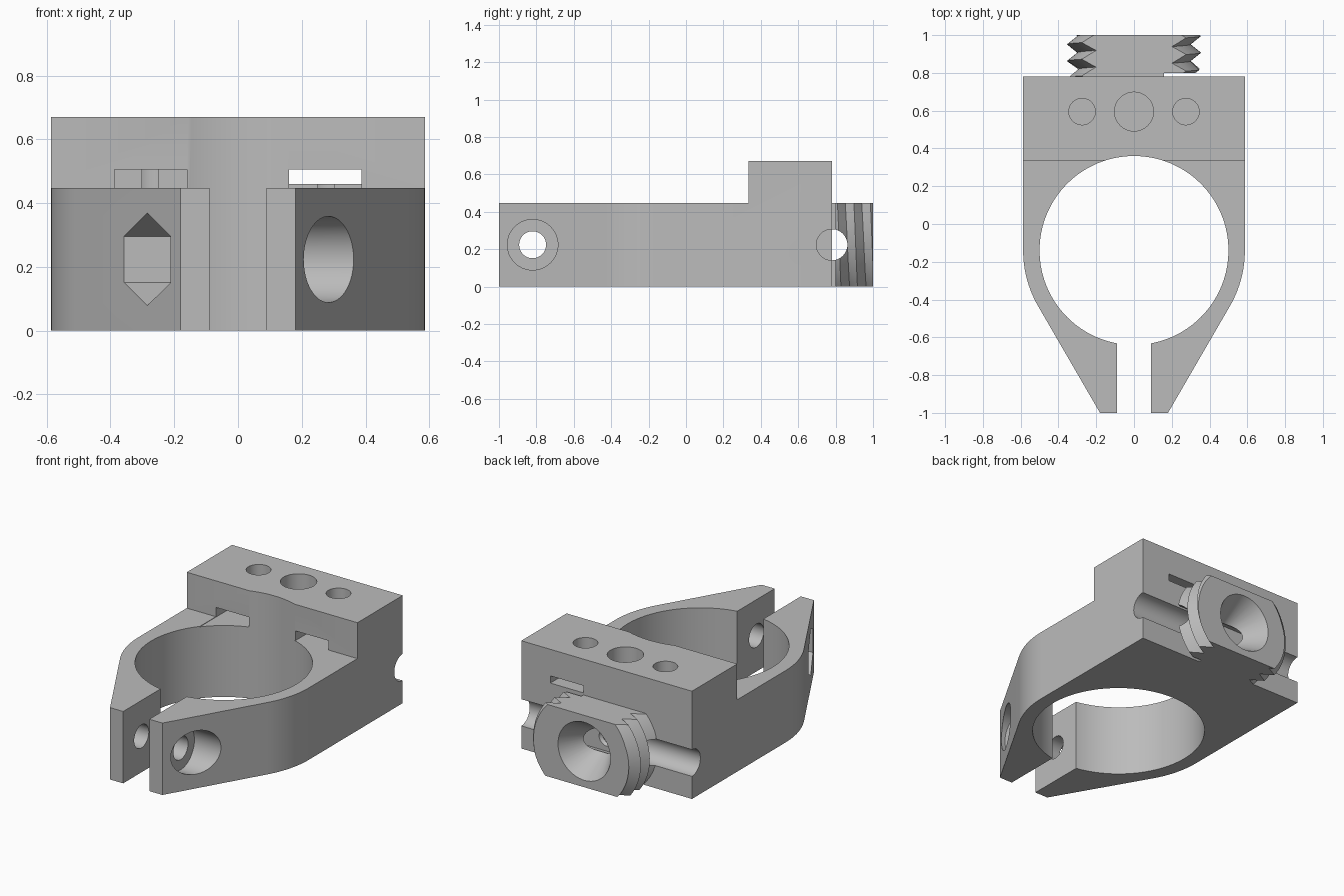
import bpy, bmesh
from math import pi, cos, sin, sqrt, radians
from mathutils import Matrix, Vector

if "Cube" in bpy.data.objects:
    bpy.data.objects.remove(bpy.data.objects["Cube"])

HALF, RING_TOP, BLOCK_TOP = 0.587, 0.447, 0.67
MID = RING_TOP / 2
BORE_Y, BACK = -0.14, 0.78
EAR_Y = -0.82

grey = bpy.data.materials.new("plain grey")
grey.use_nodes = True
grey.diffuse_color = (0.5, 0.5, 0.5, 1)
grey.node_tree.nodes["Principled BSDF"].inputs["Base Color"].default_value = (0.5, 0.5, 0.5, 1)


def make(name, bm):
    bmesh.ops.recalc_face_normals(bm, faces=bm.faces)
    mesh = bpy.data.meshes.new(name)
    bm.to_mesh(mesh)
    bm.free()
    mesh.materials.append(grey)
    ob = bpy.data.objects.new(name, mesh)
    bpy.context.collection.objects.link(ob)
    return ob


def box(lo, hi):
    bm = bmesh.new()
    lo, hi = Vector(lo), Vector(hi)
    bmesh.ops.create_cube(bm, size=1, matrix=Matrix.Translation((lo + hi) / 2) @ Matrix.Diagonal((*(hi - lo), 1)))
    return make("box_cutter", bm)


def rod(start, end, r1, r2=None, sides=64, spin=0):
    """Cylinder, cone or prism between two points."""
    start, end = Vector(start), Vector(end)
    axis = end - start
    turn = axis.to_track_quat('Z', 'Y').to_matrix().to_4x4()
    bm = bmesh.new()
    bmesh.ops.create_cone(bm, cap_ends=True, segments=sides, radius1=r1,
                          radius2=r1 if r2 is None else r2, depth=axis.length,
                          matrix=Matrix.Translation((start + end) / 2) @ turn @ Matrix.Rotation(spin, 4, 'Z'))
    return make("rod_cutter", bm)


def combine(target, tool, operation='DIFFERENCE'):
    mod = target.modifiers.new("combine", 'BOOLEAN')
    mod.operation, mod.solver, mod.object = operation, 'EXACT', tool
    bpy.context.view_layer.objects.active = target
    bpy.ops.object.modifier_apply(modifier=mod.name)
    bpy.data.objects.remove(tool)


# Clamp outline: square back, rounded flanks, tapering ears
arc = [(HALF * cos(a), BORE_Y + HALF * sin(a)) for a in [radians(-30.4 * i / 12) for i in range(13)]]
half = [(HALF, BACK)] + arc + [(0.18, -1)]
outline = half + [(-x, y) for x, y in reversed(half)]
bm = bmesh.new()
face = bm.faces.new([bm.verts.new((x, y, 0)) for x, y in outline])
top = bmesh.ops.extrude_face_region(bm, geom=[face])["geom"]
bmesh.ops.translate(bm, vec=(0, 0, BLOCK_TOP), verts=[v for v in top if isinstance(v, bmesh.types.BMVert)])
clamp = make("clamp_body", bm)

# Lower the ring, bore it and split the ears
combine(clamp, box((-1, -2, RING_TOP), (1, 0.335, 1)))
combine(clamp, rod((0, BORE_Y, -1), (0, BORE_Y, 1), 0.5, sides=128))
combine(clamp, box((-0.09, -2, -1), (0.09, -0.4, 1)))

# Pinch bolt hole, round counterbore and hexagonal nut pocket
combine(clamp, rod((-1, EAR_Y, MID), (1, EAR_Y, MID), 0.072, sides=48))
combine(clamp, rod((0.18, EAR_Y, MID), (1, EAR_Y, MID), 0.135))
nut = rod((0, 0, 0), (0, 0, 1), 0.145, sides=6)
# Aim the prism along -x with its points up and down
nut.data.transform(Matrix.Translation((-0.18, EAR_Y, MID)) @ Matrix.Rotation(-pi / 2, 4, 'Y'))
if max(v.co.z for v in nut.data.vertices) < MID + 0.14:
    nut.data.transform(Matrix.Translation((0, EAR_Y, MID)) @ Matrix.Rotation(pi / 6, 4, 'X')
                       @ Matrix.Translation((0, -EAR_Y, -MID)))
combine(clamp, nut)

# Vertical holes in the block
for x, r in ((-0.275, 0.07), (0, 0.103), (0.275, 0.07)):
    combine(clamp, rod((x, 0.595, 0.3), (x, 0.595, 1), r, sides=48))

# Strap slots above the ring: one blind, one open to the back
for side in (-1, 1):
    a, b = sorted((side * 0.16, side * 0.387))
    combine(clamp, box((a, 0, RING_TOP - 0.003), (b, 0.53, 0.505)))
combine(clamp, box((0.16, 0.5, 0.46), (0.387, 0.9, 0.505)))

# Half-round side grooves along the back
for side in (-1, 1):
    combine(clamp, rod((side * 0.2, BACK, MID), (side, BACK, MID), 0.083, sides=48))

# Threaded stub: helical rows of crests and roots
PITCH, CREST, ROOT, START, STEPS = 0.088, 0.355, 0.3, 0.77, 72
PEAK = 0.995
bm = bmesh.new()
columns = []
for i in range(STEPS + 1):
    turn = i / STEPS
    column = []
    for k in range(-7, 6):
        y = min(max(PEAK + k * PITCH / 2 - PITCH * turn, START), 1)
        phase = ((y - PEAK) / PITCH + turn) % 1
        r = ROOT + (CREST - ROOT) * abs(2 * phase - 1)
        column.append(bm.verts.new((r * cos(2 * pi * turn), y, MID + r * sin(2 * pi * turn))))
    columns.append(column)
for c, d in zip(columns, columns[1:]):
    for k in range(len(c) - 1):
        bm.faces.new((c[k], d[k], d[k + 1], c[k + 1]))
bmesh.ops.remove_doubles(bm, verts=bm.verts, dist=1e-5)
bmesh.ops.holes_fill(bm, edges=[e for e in bm.edges if e.is_boundary], sides=0)
stub = make("threaded_stub", bm)

# Flatten the stub, relieve its inner corner and drill across it
combine(stub, box((-1, 0, 0), (1, 2, RING_TOP)), 'INTERSECT')
combine(stub, box((0.16, 0.7, -1), (1, 0.8, 1)))
combine(stub, rod((-1, BACK, MID), (1, BACK, MID), 0.083, sides=48))
combine(clamp, stub, 'UNION')

# Conical seat in the end of the stub
combine(clamp, rod((0, 1.02, MID), (0, 0.76, MID), 0.192, 0.04))

bpy.ops.object.select_all(action='DESELECT')
clamp.select_set(True)
bpy.context.view_layer.objects.active = clamp
bpy.ops.object.shade_smooth_by_angle(angle=radians(25))
